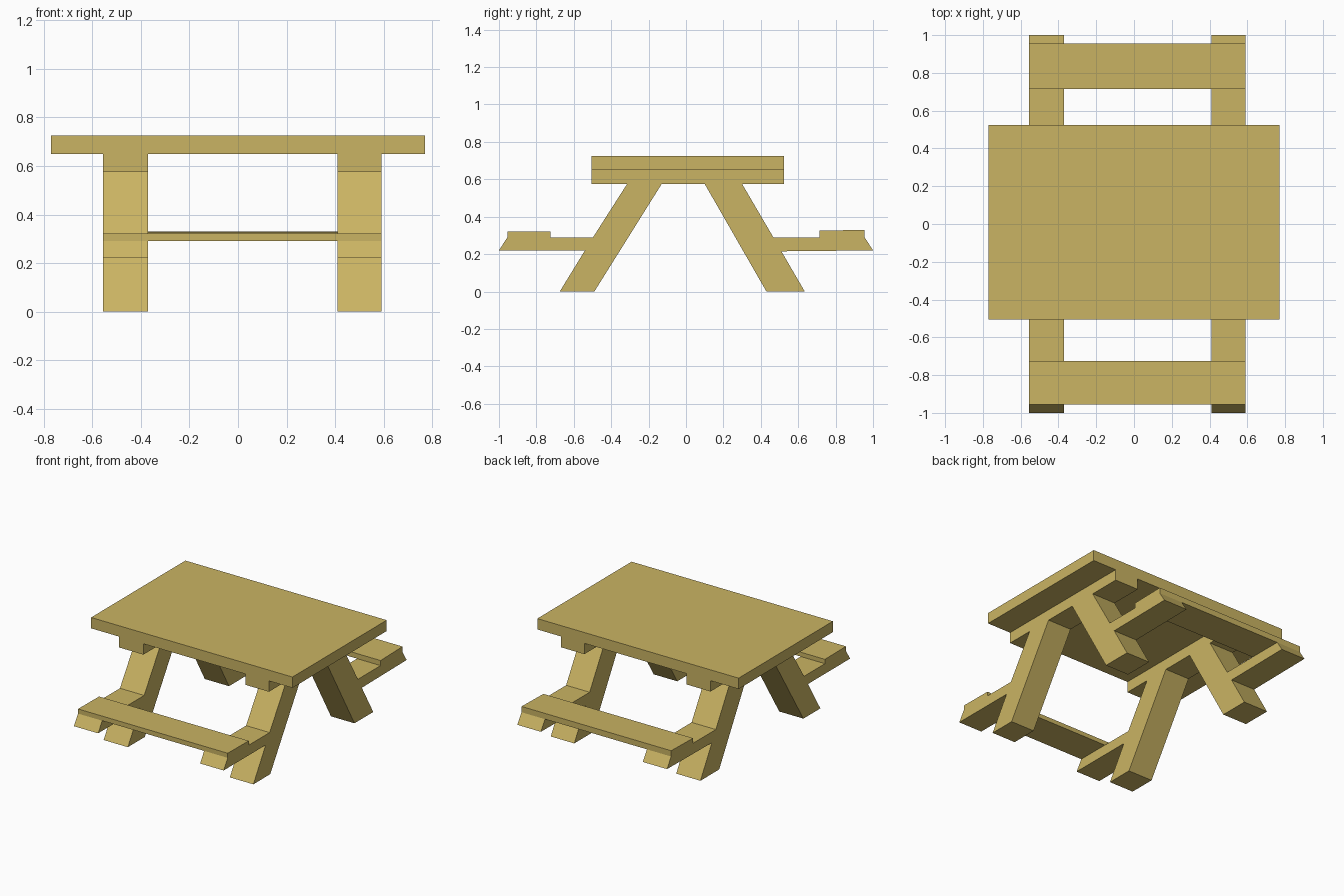
import bpy, bmesh

if "Cube" in bpy.data.objects:
    bpy.data.objects.remove(bpy.data.objects["Cube"])

wood = bpy.data.materials.new("mustard_wood")
wood.diffuse_color = (0.59, 0.455, 0.125, 1)
wood.use_nodes = True
wood.node_tree.nodes["Principled BSDF"].inputs["Base Color"].default_value = wood.diffuse_color


def extrude_profile(name, profile, x0, x1):
    """Closed (y, z) outline extruded along x."""
    bm = bmesh.new()
    face = bm.faces.new([bm.verts.new((x0, y, z)) for y, z in profile])
    ext = bmesh.ops.extrude_face_region(bm, geom=[face])
    moved = [v for v in ext["geom"] if isinstance(v, bmesh.types.BMVert)]
    bmesh.ops.translate(bm, verts=moved, vec=(x1 - x0, 0, 0))
    bmesh.ops.recalc_face_normals(bm, faces=bm.faces)
    mesh = bpy.data.meshes.new(name)
    bm.to_mesh(mesh)
    bm.free()
    mesh.materials.append(wood)
    obj = bpy.data.objects.new(name, mesh)
    bpy.context.collection.objects.link(obj)
    return obj


# Table top
extrude_profile("table_top",
                [(-0.505, 0.65), (0.525, 0.65), (0.525, 0.725), (-0.505, 0.725)],
                -0.77, 0.77)

# Side frames: cross beam, two splayed legs and two bench supports in one outline
frame = [
    (-0.505, 0.65), (-0.505, 0.575), (-0.315, 0.575),     # beam, front end
    (-0.497, 0.29), (-0.955, 0.29), (-1.0, 0.22), (-0.54, 0.22),  # front support
    (-0.675, 0), (-0.49, 0), (-0.13, 0.575),              # front foot
    (0.10, 0.575), (0.43, 0), (0.635, 0),                 # back foot
    (0.51, 0.215), (1.0, 0.22), (0.955, 0.29), (0.467, 0.29),     # back support
    (0.30, 0.575), (0.525, 0.575), (0.525, 0.65),         # beam, back end
]
for name, x0, x1 in (("left_frame", -0.555, -0.37), ("right_frame", 0.41, 0.59)):
    extrude_profile(name, frame, x0, x1)

# Bench seats resting on the supports
extrude_profile("front_bench_seat",
                [(-0.955, 0.29), (-0.725, 0.29), (-0.725, 0.32), (-0.955, 0.322)],
                -0.555, 0.59)
extrude_profile("back_bench_seat",
                [(0.715, 0.29), (0.955, 0.29), (0.955, 0.33), (0.715, 0.325)],
                -0.555, 0.59)
